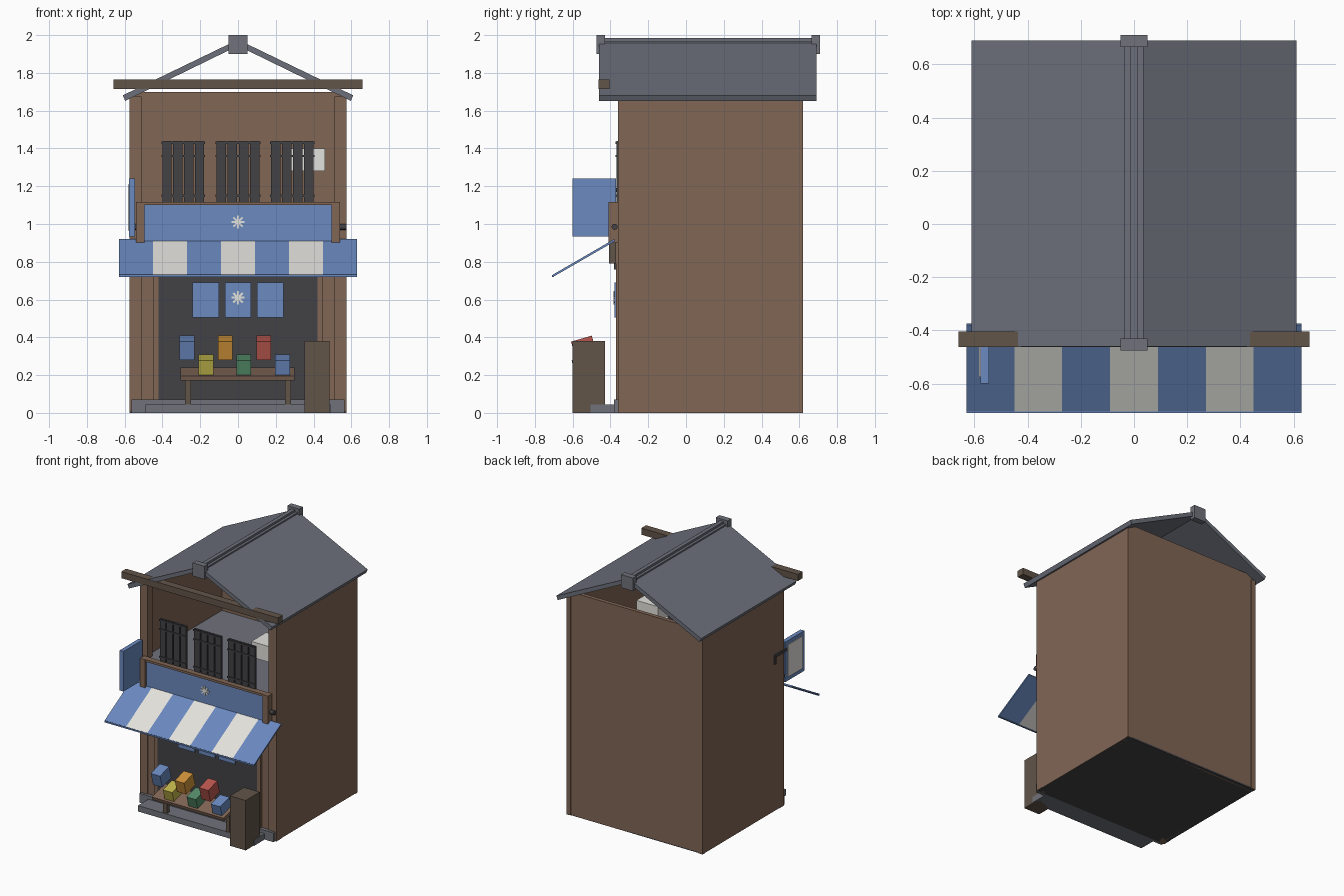
import bpy, math
from mathutils import Vector

if "Cube" in bpy.data.objects:
    bpy.data.objects.remove(bpy.data.objects["Cube"])


def mat(name, r, g, b):
    m = bpy.data.materials.new(name)
    m.diffuse_color = tuple((c / 255) ** 2.2 for c in (r, g, b)) + (1,)
    m.use_nodes = True
    m.node_tree.nodes["Principled BSDF"].inputs["Base Color"].default_value = m.diffuse_color
    return m


WOOD = mat("wood", 128, 102, 86)
BEAM = mat("dark_wood", 98, 85, 74)
DARK = mat("charcoal", 68, 68, 72)
SLATE = mat("slate", 108, 111, 122)
STONE = mat("stone", 112, 114, 122)
BLUE = mat("blue", 106, 136, 190)
WHITE = mat("white", 226, 225, 220)
ORANGE = mat("orange", 205, 145, 60)
RED = mat("red", 185, 88, 80)
YELLOW = mat("yellow", 190, 178, 75)
GREEN = mat("green", 85, 140, 105)


def box(name, x, y, z, m, rot=(0, 0, 0)):
    """Box from (min, max) spans, optionally rotated about its centre."""
    verts = [(sx * (x[1] - x[0]) / 2, sy * (y[1] - y[0]) / 2, sz * (z[1] - z[0]) / 2)
             for sx in (-1, 1) for sy in (-1, 1) for sz in (-1, 1)]
    faces = [(0, 1, 3, 2), (4, 6, 7, 5), (0, 4, 5, 1), (2, 3, 7, 6), (0, 2, 6, 4), (1, 5, 7, 3)]
    return mesh(name, verts, faces, m, (sum(x) / 2, sum(y) / 2, sum(z) / 2), rot)


def mesh(name, verts, faces, m, loc=(0, 0, 0), rot=(0, 0, 0)):
    me = bpy.data.meshes.new(name)
    me.from_pydata(verts, [], faces)
    me.materials.append(m)
    ob = bpy.data.objects.new(name, me)
    ob.location, ob.rotation_euler = loc, rot
    bpy.context.collection.objects.link(ob)
    return ob


def pair(name, x, y, z, m):
    """Box and its mirror image across x = 0."""
    box(name + "_right", x, y, z, m)
    box(name + "_left", (-x[1], -x[0]), y, z, m)


def prism(name, profile, axis, span, m):
    """Extrude a 2D profile (x,z along y or y,z along x)."""
    n = len(profile)
    verts = [(s, p[0], p[1]) if axis == "x" else (p[0], s, p[1]) for s in span for p in profile]
    faces = [tuple(range(n)), tuple(range(2 * n - 1, n - 1, -1))]
    faces += [(i, i + n, (i + 1) % n + n, (i + 1) % n) for i in range(n)]
    ob = mesh(name, verts, faces, m)
    import bmesh
    bm = bmesh.new()
    bm.from_mesh(ob.data)
    bmesh.ops.recalc_face_normals(bm, faces=bm.faces)
    bm.to_mesh(ob.data)
    bm.free()


def ornament(name, z, y):
    """Plain decoration of crossed strips."""
    for i in range(4):
        box(f"{name}_{i}", (-0.035, 0.035), (y, y + 0.006), (z - 0.005, z + 0.005), WHITE,
            (0, i * math.pi / 4, 0))


# Stone base, step and floors
box("base", (-0.565, 0.565), (-0.38, 0.61), (0, 0.07), STONE)
box("underside", (-0.57, 0.57), (-0.36, 0.615), (-0.0, 0.012), DARK)
box("front_step", (-0.49, 0.49), (-0.505, -0.38), (0, 0.045), STONE)
box("upper_floor", (-0.55, 0.55), (-0.35, 0.6), (1.07, 1.1), STONE)

# Open shell: side walls, back wall, corner posts
pair("side_wall", (0.545, 0.572), (-0.35, 0.61), (0, 1.665), WOOD)
box("back_wall", (-0.55, 0.55), (0.585, 0.615), (0, 1.7), WOOD)
pair("front_post", (0.51, 0.575), (-0.36, -0.3), (0, 1.675), WOOD)
pair("back_post", (0.54, 0.575), (0.59, 0.62), (0, 1.665), WOOD)
pair("front_infill", (0.42, 0.515), (-0.352, -0.325), (0.07, 1.08), WOOD)
pair("door_jamb", (0.42, 0.447), (-0.37, -0.345), (0.07, 0.92), WOOD)

# Dark shop front
box("shop_front", (-0.422, 0.422), (-0.368, -0.34), (0.07, 0.9), DARK)
box("front_backing", (-0.515, 0.515), (-0.36, -0.33), (0.88, 1.1), WOOD)
box("curtain_rail", (-0.43, 0.43), (-0.382, -0.366), (0.76, 0.89), DARK)
for i, x in enumerate((-0.17, 0, 0.17)):
    box(f"curtain_{i}", (x - 0.07, x + 0.07), (-0.378, -0.37), (0.505, 0.69), BLUE)
ornament("curtain_ornament", 0.61, -0.384)

# Roof slabs and ridge
for s, side in ((1, "right"), (-1, "left")):
    prism("roof_" + side, [(0, 1.976), (s * 0.61, 1.681), (s * 0.597, 1.652), (0, 1.943)],
          "y", (-0.46, 0.69), SLATE)
for i, (w, z) in enumerate(((0.035, 1.97), (0.015, 1.986))):
    box(f"ridge_{i}", (-w, w), (-0.46, 0.69), (1.945, z), SLATE)
for n, y in (("front", (-0.475, -0.43)), ("back", (0.665, 0.71))):
    box("ridge_cap_" + n, (-0.05, 0.05), y, (1.9, 2.0), STONE)
box("eave_beam", (-0.66, 0.66), (-0.462, -0.405), (1.715, 1.765), BEAM)

# Upper lattice windows
for k, (a, b) in enumerate(((-0.405, -0.175), (-0.118, 0.118), (0.17, 0.405))):
    w = (b - a) / 4
    for i in range(4):
        box(f"lattice_bar_{k}_{i}", (a + i * w + 0.004, a + (i + 1) * w - 0.004),
            (-0.368, -0.352), (1.1, 1.44), DARK)
    for j, z in enumerate((1.15, 1.36, 1.43)):
        box(f"lattice_rail_{k}_{j}", (a, b), (-0.373, -0.356), (z - 0.006, z + 0.006), DARK)

# Pale box standing inside the upper room
box("room_box", (0.28, 0.46), (-0.24, -0.06), (1.28, 1.4), WHITE)

# Front sign board
box("sign_board", (-0.5, 0.5), (-0.395, -0.36), (0.91, 1.1), BLUE)
box("sign_top_rail", (-0.54, 0.54), (-0.405, -0.36), (1.1, 1.117), WOOD)
pair("sign_post", (0.495, 0.54), (-0.41, -0.355), (0.9, 1.117), WOOD)
ornament("sign_ornament", 1.01, -0.402)
bpy.ops.mesh.primitive_cylinder_add(vertices=12, radius=0.016, depth=1.15,
                                    location=(0, -0.378, 0.985), rotation=(0, math.pi / 2, 0))
rod = bpy.context.object
rod.name = "sign_rod"
rod.data.materials.append(DARK)
bpy.ops.object.shade_smooth_by_angle()

# Striped awning with front lip
box("awning_mount", (-0.5, 0.5), (-0.408, -0.37), (0.79, 0.9), BEAM)
for i in range(7):
    x = -0.63 + i * 0.18
    prism(f"awning_stripe_{i}", [(-0.38, 0.92), (-0.705, 0.732), (-0.7, 0.722), (-0.374, 0.91)],
          "x", (x, x + 0.18), WHITE if i % 2 else BLUE)
box("awning_lip", (-0.63, 0.63), (-0.71, -0.698), (0.72, 0.731), BLUE)

# Projecting side sign
box("side_sign", (-0.577, -0.545), (-0.6, -0.37), (0.935, 1.24), BLUE)
box("side_sign_face", (-0.583, -0.576), (-0.575, -0.395), (0.965, 1.21), WHITE)
box("side_sign_bracket", (-0.583, -0.57), (-0.39, -0.24), (1.17, 1.19), DARK)
box("side_sign_bracket_leg", (-0.583, -0.57), (-0.255, -0.24), (1.12, 1.19), DARK)

# Tilted display tray with goods
TILT = (math.radians(16), 0, 0)
box("display_tray", (-0.305, 0.3), (-0.6, -0.44), (0.193, 0.218), WOOD, TILT)
pair("tray_leg", (0.25, 0.28), (-0.5, -0.47), (0.04, 0.2), BEAM)
goods = [(-0.27, 0.345, BLUE), (-0.068, 0.345, ORANGE), (0.137, 0.345, RED),
         (-0.17, 0.255, YELLOW), (0.03, 0.255, GREEN), (0.235, 0.255, BLUE)]
for i, (x, z, m) in enumerate(goods):
    h = 0.05 if z > 0.3 else 0.04
    box(f"goods_{i}", (x - 0.039, x + 0.039), (-0.597, -0.483), (z - h, z + h), m, TILT)

# Tall crate beside the entrance
box("crate", (0.352, 0.485), (-0.6, -0.43), (0, 0.38), BEAM)
